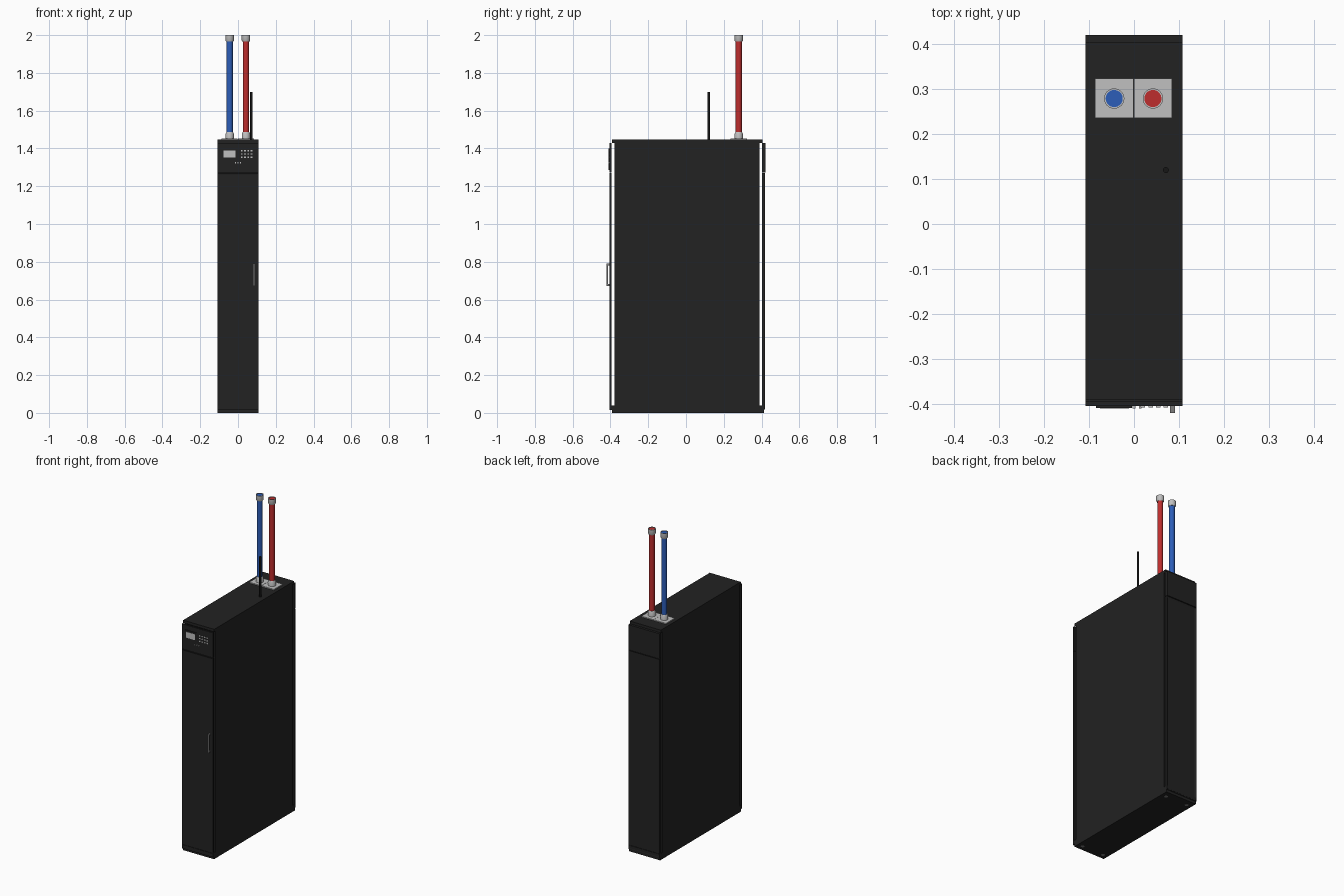
import bpy, bmesh
from mathutils import Matrix, Vector

if "Cube" in bpy.data.objects:
    bpy.data.objects.remove(bpy.data.objects["Cube"])


def material(name, r, g, b):
    m = bpy.data.materials.new(name)
    m.use_nodes = True
    m.diffuse_color = (r, g, b, 1)
    bsdf = next(n for n in m.node_tree.nodes if n.type == 'BSDF_PRINCIPLED')
    bsdf.inputs["Base Color"].default_value = (r, g, b, 1)
    return m


black = material("cabinet black", .016, .016, .016)
dark = material("antenna black", .008, .008, .008)
grey = material("light grey", .53, .53, .53)
steel = material("handle steel", .2, .2, .2)
blue = material("pipe blue", .025, .11, .48)
red = material("pipe red", .51, .027, .027)


def finish(name, bm, mat, smooth=False):
    mesh = bpy.data.meshes.new(name)
    bm.to_mesh(mesh)
    bm.free()
    mesh.materials.append(mat)
    ob = bpy.data.objects.new(name, mesh)
    bpy.context.collection.objects.link(ob)
    if smooth:
        bpy.ops.object.select_all(action='DESELECT')
        ob.select_set(True)
        bpy.context.view_layer.objects.active = ob
        bpy.ops.object.shade_smooth_by_angle()
    return ob


def add_box(bm, x, y, z):
    size = [b - a for a, b in (x, y, z)]
    mid = Vector([(a + b) / 2 for a, b in (x, y, z)])
    bmesh.ops.create_cube(bm, size=1, matrix=Matrix.Translation(mid) @ Matrix.Diagonal((*size, 1)))


def box(name, x, y, z, mat):
    bm = bmesh.new()
    add_box(bm, x, y, z)
    return finish(name, bm, mat)


def rod(name, x, y, z0, z1, r, mat, sides=32):
    bm = bmesh.new()
    bmesh.ops.create_cone(bm, cap_ends=True, segments=sides, radius1=r, radius2=r, depth=z1 - z0,
                          matrix=Matrix.Translation((x, y, (z0 + z1) / 2)))
    return finish(name, bm, mat, True)


def lathe(name, x, y, profile, mat, sides=32):
    # Closed ring profile of (radius, height) spun about a vertical axis
    bm = bmesh.new()
    vs = [bm.verts.new((x + r, y, z)) for r, z in profile]
    es = [bm.edges.new((vs[i - 1], vs[i])) for i in range(len(vs))]
    bmesh.ops.spin(bm, geom=vs + es, cent=(x, y, 0), axis=(0, 0, 1), angle=6.283185307, steps=sides)
    bmesh.ops.remove_doubles(bm, verts=bm.verts, dist=1e-5)
    bmesh.ops.recalc_face_normals(bm, faces=bm.faces)
    return finish(name, bm, mat, True)


def recessed_panel(name, y, z, facing, depth):
    # Flat plate whose outer face is inset and pushed slightly inwards
    bm = bmesh.new()
    add_box(bm, (-W, W), y, z)
    bm.normal_update()
    outer = [f for f in bm.faces if f.normal.y * facing > .9]
    bmesh.ops.inset_region(bm, faces=outer, thickness=.013, depth=-depth)
    return finish(name, bm, black)


W, TOP, SPLIT = .108, 1.447, 1.27

# Cabinet shell
box("cabinet_body", (-W, W), (-.378, .389), (.01, 1.435), black)
box("roof", (-W, W), (-.391, .405), (1.43, TOP), black)
box("base", (-W, W), (-.393, .412), (0, .016), black)
for name, y in (("front_sill", (-.405, -.37)), ("rear_sill", (.38, .416))):
    box(name, (-W, W), y, (.016, .04), black)

# Doors and the flat panels above them
recessed_panel("front_door", (-.405, -.394), (.02, SPLIT), -1, .003)
box("control_panel", (-W, W), (-.405, -.394), (SPLIT + .003, 1.43), black)
recessed_panel("rear_door", (.402, .417), (.02, SPLIT), 1, .004)
box("rear_upper_panel", (-W, W), (.402, .42), (SPLIT + .003, 1.43), black)

# Display and its bezel
box("display_bezel", (-.085, -.004), (-.409, -.404), (1.285, 1.4), black)
box("display_screen", (-.076, -.013), (-.41, -.407), (1.353, 1.39), grey)

# Keypad: rows of small keys
bm = bmesh.new()
for row in range(3):
    for col in range(4):
        x, z = .02 + col * .017, 1.388 - row * .017
        add_box(bm, (x - .005, x + .005), (-.408, -.404), (z - .0035, z + .0035))
finish("keypad", bm, grey)
bm = bmesh.new()
for x in (-.014, 0, .014):
    add_box(bm, (x - .003, x + .003), (-.41, -.404), (1.321, 1.327))
finish("indicator_lights", bm, grey)

# Door handle: bar on two posts
bm = bmesh.new()
add_box(bm, (.08, .091), (-.42, -.412), (.673, .79))
for z in (.673, .78):
    add_box(bm, (.08, .091), (-.413, -.4), (z, z + .01))
finish("door_handle", bm, steel)

# Roof connections: plate, fittings and pipe on each side
PY = .279
for name, x, mat in (("blue", -.044, blue), ("red", .042, red)):
    box(name + "_mounting_plate", (x - .0425, x + .0425), (.236, .323), (TOP - .005, TOP + .006), grey)
    rod(name + "_pipe", x, PY, TOP, 1.985, .0165, mat)
    lathe(name + "_lower_fitting", x, PY,
          [(.015, TOP), (.022, TOP), (.022, 1.478), (.018, 1.486), (.015, 1.486)], grey)
    lathe(name + "_upper_fitting", x, PY,
          [(.016, 1.965), (.019, 1.965), (.0225, 1.972), (.0225, 2), (.019, 2), (.019, 1.98), (.016, 1.98)], grey)
    rod(name + "_pipe_end", x, PY, 1.975, 1.997, .0192, mat)

# Antenna
rod("antenna", .071, .12, TOP - .005, 1.70, .0065, dark, 16)

# Levelling feet set flush in the underside
for side in (-1, 1):
    for end, y in (("front", -.36), ("rear", .37)):
        label = "right" if side < 0 else "left"
        rod(f"{end}_{label}_foot", side * .075, y, -.0005, .01, .011, steel, 16)
